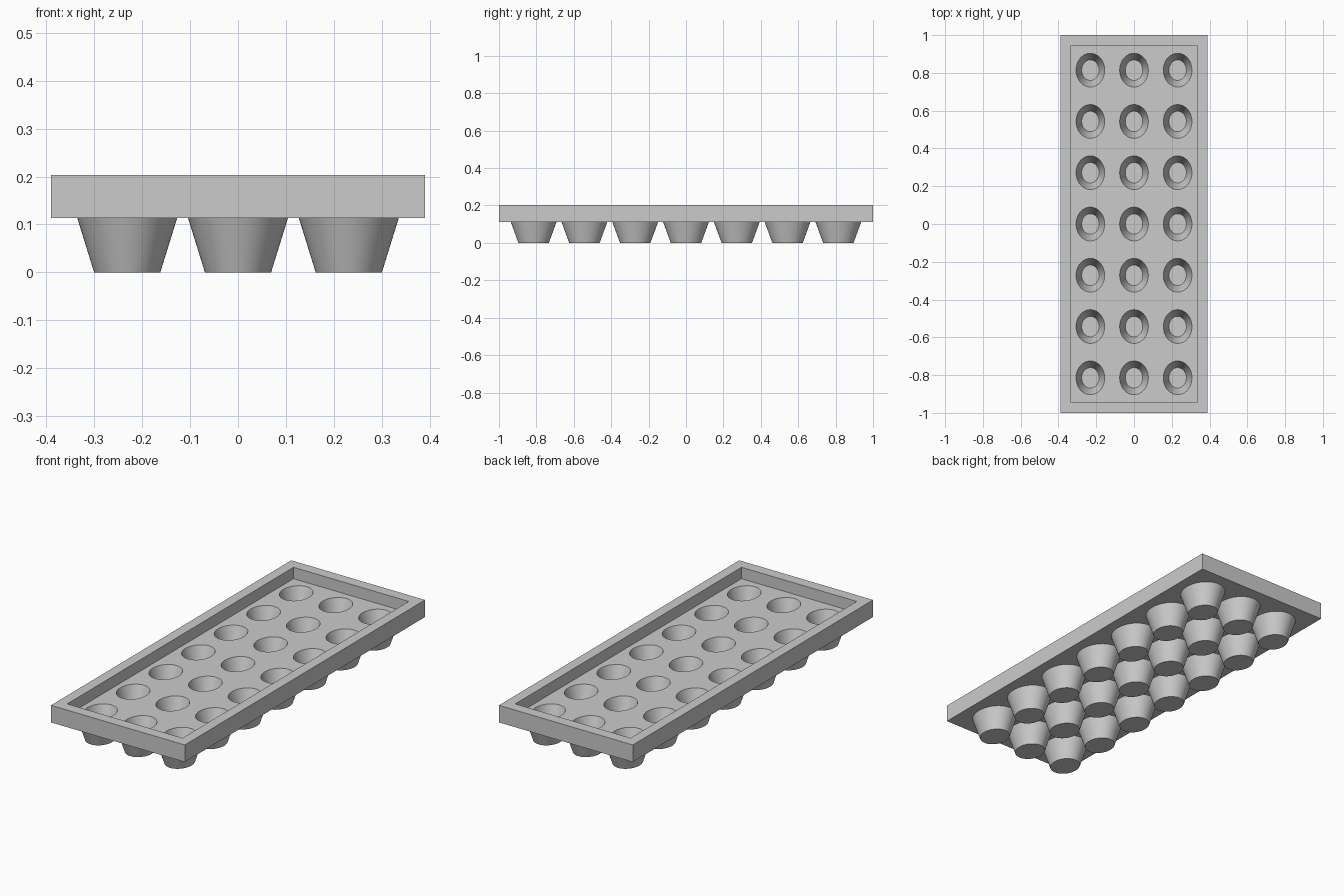
import bpy, bmesh
from mathutils import Matrix, Vector

cube = bpy.data.objects.get("Cube")
if cube:
    bpy.data.objects.remove(cube, do_unlink=True)

HALF_X, HALF_Y = 0.39, 1.0
BASE_Z, FLOOR_Z, TOP_Z = 0.113, 0.143, 0.203
COLUMNS, ROWS = 3, 7
PITCH_X, PITCH_Y = 0.231, 0.2715
STRETCH_Y = 1.18          # cups are oval, longer along the tray
SLOPE = 0.31              # sideways flare per unit of height


def make_object(name, bm):
    mesh = bpy.data.meshes.new(name)
    bm.to_mesh(mesh)
    bm.free()
    obj = bpy.data.objects.new(name, mesh)
    bpy.context.collection.objects.link(obj)
    return obj


def box(name, half_x, half_y, low, high):
    bm = bmesh.new()
    size = Vector((2 * half_x, 2 * half_y, high - low))
    place = Matrix.Translation((0, 0, (low + high) / 2)) @ Matrix.Diagonal(size).to_4x4()
    bmesh.ops.create_cube(bm, size=1, matrix=place)
    return make_object(name, bm)


def oval_cones(name, bottom_radius, low, high):
    """One tapered oval plug at every cell of the tray."""
    bm = bmesh.new()
    stretch = Matrix.Diagonal((1, STRETCH_Y, 1, 1))
    for col in range(COLUMNS):
        for row in range(ROWS):
            x = (col - (COLUMNS - 1) / 2) * PITCH_X
            y = (row - (ROWS - 1) / 2) * PITCH_Y
            bmesh.ops.create_cone(
                bm, cap_ends=True, segments=64,
                radius1=bottom_radius,
                radius2=bottom_radius + SLOPE * (high - low),
                depth=high - low,
                matrix=Matrix.Translation((x, y, (low + high) / 2)) @ stretch)
    return make_object(name, bm)


# Tray slab, hanging cups, and the hollows cut from them
tray = box("cell_tray", HALF_X, HALF_Y, BASE_Z, TOP_Z)
cups = oval_cones("cups", 0.069, 0, 0.13)
recess = box("recess_cutter", 0.336, 0.942, FLOOR_Z, TOP_Z + 0.1)
pockets = oval_cones("pocket_cutter", 0.046, 0.047, 0.16)

bpy.ops.object.select_all(action="DESELECT")
bpy.context.view_layer.objects.active = tray
tray.select_set(True)
for helper, operation in ((cups, "UNION"), (recess, "DIFFERENCE"), (pockets, "DIFFERENCE")):
    helper.hide_render = True
    mod = tray.modifiers.new(helper.name, "BOOLEAN")
    mod.operation = operation
    mod.solver = "EXACT"
    mod.object = helper
    bpy.ops.object.modifier_apply(modifier=mod.name)
    bpy.data.objects.remove(helper, do_unlink=True)

# Rounded cup walls, crisp rims
bpy.ops.object.shade_smooth_by_angle()
